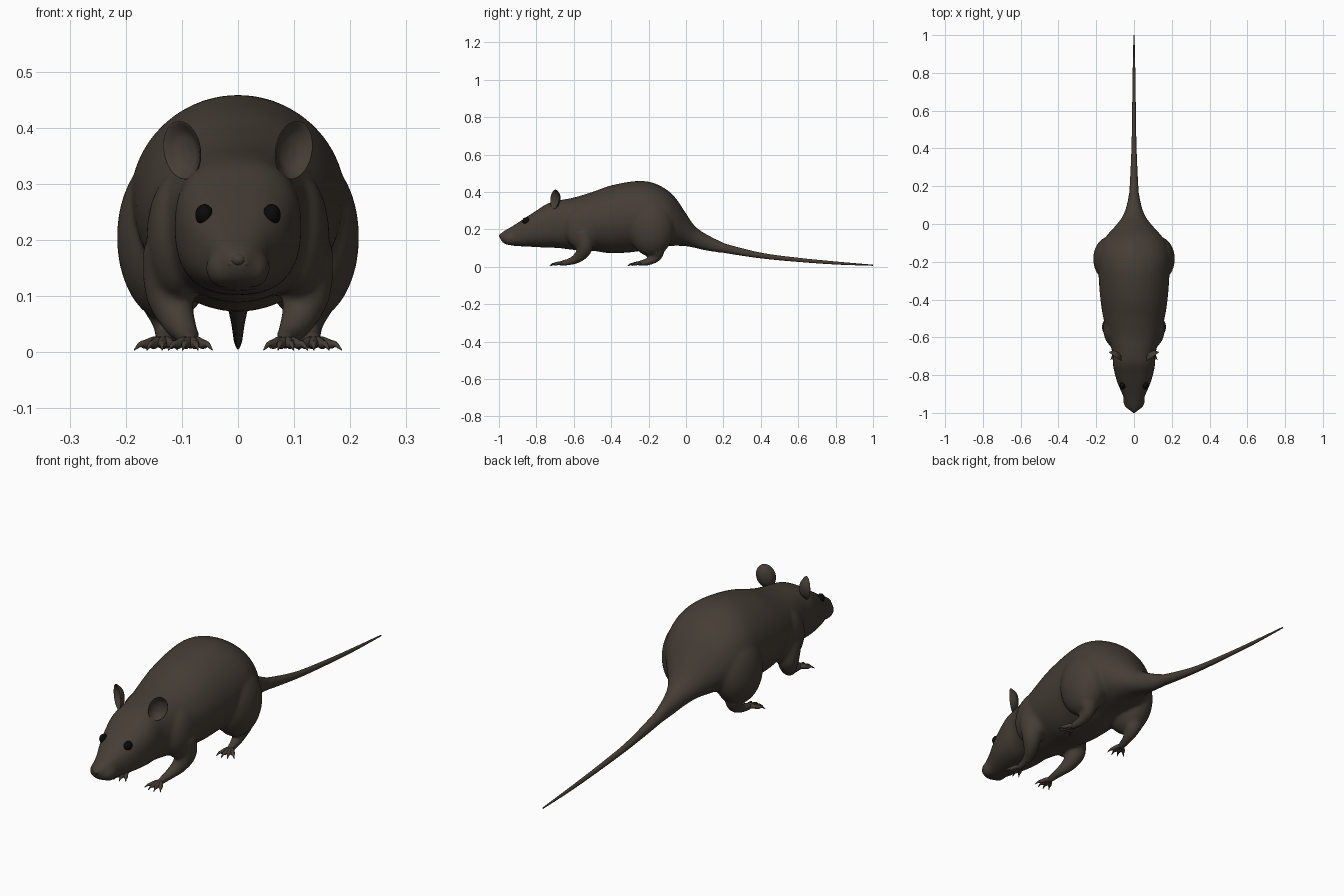
import bpy, bmesh, math
from mathutils import Vector, Matrix

default = bpy.data.objects.get("Cube")
if default:
    bpy.data.objects.remove(default, do_unlink=True)


def material(name, rgb, roughness):
    mat = bpy.data.materials.new(name)
    mat.use_nodes = True
    colour = (*rgb, 1)
    mat.diffuse_color = colour
    shader = mat.node_tree.nodes["Principled BSDF"]
    shader.inputs["Base Color"].default_value = colour
    shader.inputs["Roughness"].default_value = roughness
    return mat


FUR = material("dark brown fur", (.06, .047, .036), .8)
BLACK = material("eye black", (.003, .003, .003), .4)


def spline(rows, steps):
    """Smooth curve through the rows, every column interpolated alike."""
    out = []
    for i in range(len(rows) - 1):
        a, b = rows[max(i - 1, 0)], rows[i]
        c, d = rows[i + 1], rows[min(i + 2, len(rows) - 1)]
        for k in range(steps):
            t = k / steps
            out.append([q + t / 2 * (r - p + t * (2 * p - 5 * q + 4 * r - s
                        + t * (3 * (q - r) + s - p)))
                        for p, q, r, s in zip(a, b, c, d)])
    out.append(list(rows[-1]))
    return out


def loft(bm, rows, sides=20, steps=4, straight=False, power=lambda y: 2,
         matrix=Matrix()):
    """Closed skin over rings given as x, y, z, half width, half height."""
    rows = spline(rows, steps)
    centres = [Vector(r[:3]) for r in rows]
    rings = []
    for i, row in enumerate(rows):
        along = centres[min(i + 1, len(rows) - 1)] - centres[max(i - 1, 0)]
        along = Vector((0, 1, 0)) if straight else along.normalized()
        across = Vector((1, 0, 0))
        across = (across - along * across.dot(along)).normalized()
        up = across.cross(along)
        e = 2 / power(row[1])
        ring = []
        for k in range(sides):
            a = math.tau * k / sides
            c, s = math.cos(a), math.sin(a)
            c = math.copysign(abs(c) ** e, c)
            s = math.copysign(abs(s) ** e, s)
            p = centres[i] + across * c * row[3] + up * s * row[4]
            ring.append(bm.verts.new(matrix @ p))
        rings.append(ring)
    faces = [bm.faces.new(rings[0]), bm.faces.new(rings[-1])]
    for a, b in zip(rings, rings[1:]):
        for k in range(sides):
            n = (k + 1) % sides
            faces.append(bm.faces.new((a[k], a[n], b[n], b[k])))
    bmesh.ops.recalc_face_normals(bm, faces=faces)


def ball(bm, centre, radii):
    place = Matrix.Translation(centre) @ Matrix.Diagonal((*radii, 1))
    bmesh.ops.create_uvsphere(bm, u_segments=32, v_segments=20, radius=1,
                              matrix=place)


def finish(bm, name, mat):
    for f in bm.faces:
        f.smooth = True
    mesh = bpy.data.meshes.new(name)
    bm.to_mesh(mesh)
    bm.free()
    mesh.materials.append(mat)
    obj = bpy.data.objects.new(name, mesh)
    bpy.context.collection.objects.link(obj)
    return obj


# Head and torso profile: y, top, bottom, half width
PROFILE = [
    (-.995, .175, .15, .014), (-.975, .19, .125, .032), (-.94, .21, .115, .047),
    (-.9, .235, .11, .062), (-.85, .268, .108, .084), (-.8, .3, .105, .1),
    (-.74, .338, .102, .112), (-.68, .355, .1, .115), (-.6, .37, .09, .138),
    (-.5, .4, .085, .162), (-.4, .435, .072, .178), (-.27, .458, .08, .188),
    (-.18, .45, .1, .19), (-.1, .41, .11, .17), (-.05, .36, .112, .135),
    (0, .285, .11, .09), (.05, .215, .1, .056), (.12, .168, .084, .034),
    (.22, .12, .07, .018)]

# Limb paths on the left side: x, y, z, radius
FORE_LEG = [(.115, -.55, .18, .055), (.122, -.54, .11, .045),
            (.108, -.565, .06, .032), (.09, -.61, .031, .021),
            (.085, -.66, .02, .015), (.084, -.68, .017, .012)]
HIND_LEG = [(.125, -.2, .17, .08), (.13, -.16, .1, .05),
            (.125, -.16, .055, .03), (.127, -.2, .028, .021),
            (.134, -.24, .02, .016), (.136, -.26, .017, .012)]

# Body: overlapping forms fused into one skin
bm = bmesh.new()
loft(bm, [(0, y, (t + b) / 2, w, (t - b) / 2) for y, t, b, w in PROFILE],
     sides=40, straight=True,
     power=lambda y: 2 + .5 * min(max((-.55 - y) / .2, 0), 1))
for side in (1, -1):
    ball(bm, (side * .125, -.185, .205), (.091, .12, .15))    # haunch
    ball(bm, (side * .107, -.55, .205), (.056, .1, .115))     # shoulder
    ball(bm, (side * .027, -.935, .15), (.03, .045, .035))    # muzzle pad
    for leg in (FORE_LEG, HIND_LEG):
        loft(bm, [(side * x, y, z, r, r) for x, y, z, r in leg])
body = finish(bm, "body", FUR)
fuse = body.modifiers.new("fuse", 'REMESH')
fuse.mode = 'VOXEL'
fuse.voxel_size = .007
fuse.use_smooth_shade = True
soften = body.modifiers.new("soften", 'SMOOTH')
soften.factor = .5
soften.iterations = 10

# Tail
bm = bmesh.new()
TAIL = [(0, .155, .033), (.1, .128, .032), (.2, .1, .025), (.4, .06, .015),
        (.6, .037, .011), (.8, .02, .008), (1, .008, .003)]
loft(bm, [(0, y, z, r * .9, r) for y, z, r in TAIL], steps=6)
finish(bm, "tail", FUR)

# Nose with two nostril wings
bm = bmesh.new()
ball(bm, (0, -.985, .165), (.014, .015, .012))
for side in (1, -1):
    ball(bm, (side * .012, -.979, .158), (.01, .014, .009))
finish(bm, "nose", FUR)

# Ear bowl: depth along y, fraction of the full outline
BOWL = [(.02, .05), (.015, .55), (-.002, .93), (-.008, 1),
        (-.008, .93), (.007, .55), (.012, .05)]

for side, label in ((1, "left"), (-1, "right")):
    bm = bmesh.new()
    place = (Matrix.Translation((side * .095, -.695, .36))
             @ Matrix.Rotation(side * math.radians(35), 4, 'Z')
             @ Matrix.Rotation(side * math.radians(16), 4, 'Y'))
    loft(bm, [(0, d, 0, f * .039, f * .053) for d, f in BOWL],
         sides=32, straight=True, matrix=place)
    finish(bm, "ear_" + label, FUR)

    bm = bmesh.new()
    ball(bm, (side * .06, -.855, .245), (.016, .02, .019))
    finish(bm, "eye_" + label, BLACK)

    # Toes fan out from the end of each leg and finish in claws
    for foot, leg, turn in (("front", FORE_LEG, 0), ("hind", HIND_LEG, 12)):
        bm = bmesh.new()
        x, y, z, r = leg[-2]
        for n in range(4):
            angle = math.radians((n - 1.5) * 22 + turn)
            dx, dy = side * math.sin(angle), -math.cos(angle)
            toe = [(.0, .018, .009), (.022, .019, .009), (.042, .014, .0085),
                   (.056, .014, .005), (.072, .004, .001)]
            loft(bm, [(side * x + dx * d, y + dy * d, h, r, r)
                      for d, h, r in toe], sides=10, steps=3)
        finish(bm, foot + "_toes_" + label, FUR)
